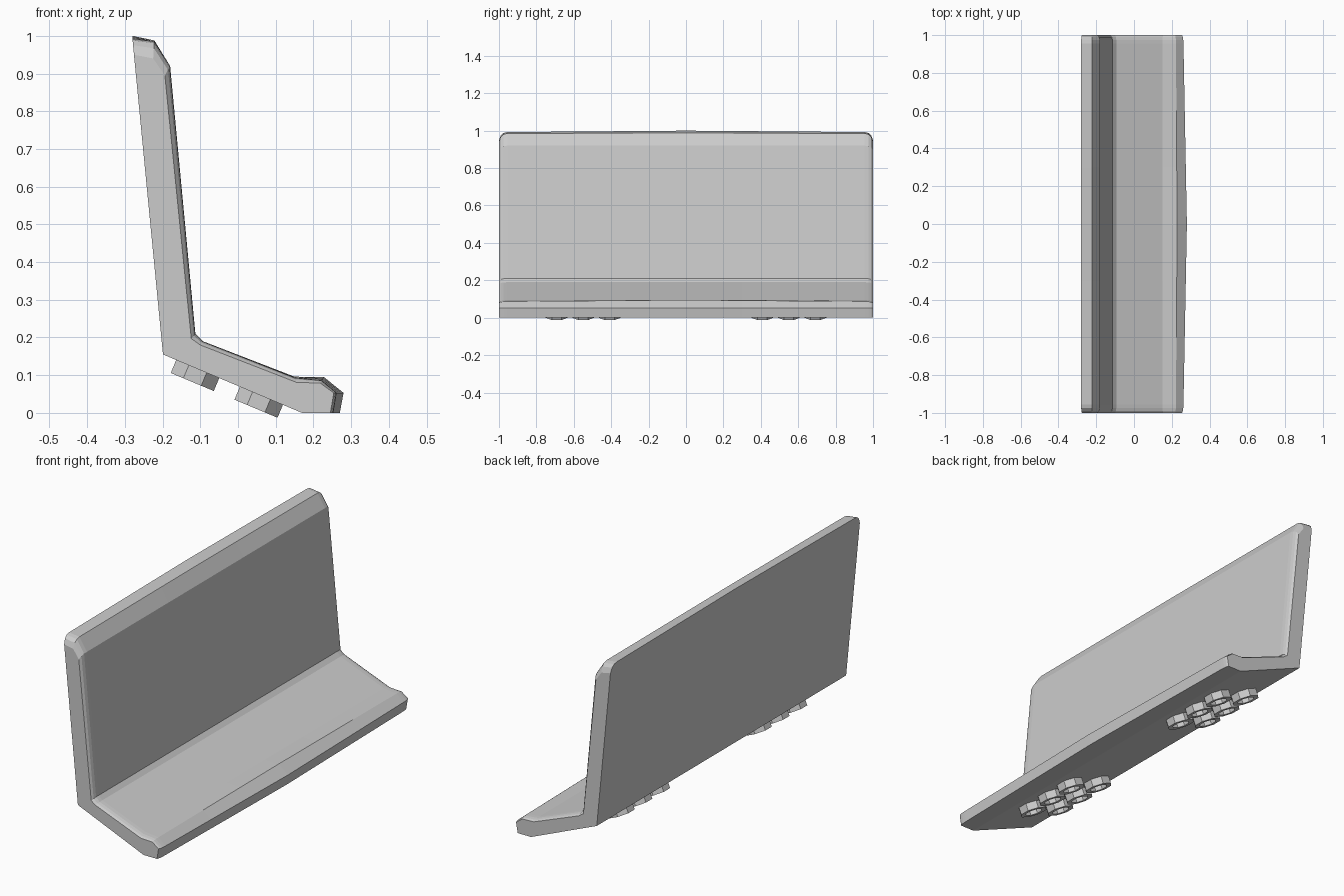
import bpy, bmesh, math
from mathutils import Matrix, Vector

if "Cube" in bpy.data.objects:
    bpy.data.objects.remove(bpy.data.objects["Cube"])

# Side profile of the panel in x/z: full section, rounded end section, bow amount (x, z)
PROFILE = [
    ((-0.280, 0.992), (-0.276, 0.950), (0.0, 0.008)),
    ((-0.199, 0.155), (-0.199, 0.155), (0.0, 0.0)),
    ((0.170, 0.000), (0.170, 0.000), (0.0, 0.0)),
    ((0.252, 0.000), (0.245, 0.000), (0.018, 0.0)),
    ((0.261, 0.053), (0.254, 0.053), (0.019, 0.0)),
    ((0.222, 0.086), (0.218, 0.079), (0.006, 0.009)),
    ((0.150, 0.094), (0.155, 0.081), (0.0, 0.002)),
    ((-0.093, 0.190), (-0.100, 0.180), (0.0, 0.0)),
    ((-0.113, 0.210), (-0.124, 0.197), (0.0, 0.0)),
    ((-0.180, 0.920), (-0.194, 0.895), (0.0, 0.0)),
    ((-0.222, 0.985), (-0.225, 0.940), (0.0, 0.003)),
]


def add_object(name, bm):
    bmesh.ops.recalc_face_normals(bm, faces=bm.faces)
    mesh = bpy.data.meshes.new(name)
    bm.to_mesh(mesh)
    bm.free()
    obj = bpy.data.objects.new(name, mesh)
    bpy.context.collection.objects.link(obj)
    return obj


# Bent panel: lofted along y, slightly bowed, with softened ends
half = [(0.3, 0), (0.6, 0), (0.955, 0), (0.975, 0.1), (0.99, 0.4), (1.0, 1.0)]
stations = [(-y, t) for y, t in reversed(half)] + [(0, 0)] + half
bm = bmesh.new()
rings = []
for y, t in stations:
    bow = 1 - abs(y)
    ring = []
    for full, end, b in PROFILE:
        p = Vector(full).lerp(Vector(end), t) + bow * Vector(b)
        ring.append(bm.verts.new((p.x, y, p.y)))
    rings.append(ring)
n = len(PROFILE)
for a, b in zip(rings, rings[1:]):
    for i in range(n):
        j = (i + 1) % n
        bm.faces.new((a[i], a[j], b[j], b[i]))
bm.faces.new(rings[0])
bm.faces.new(rings[-1])
add_object("bent_panel", bm)


# Octagonal connector rings standing off the sloped underside
def connector_rings(name, y_centre):
    bm = bmesh.new()
    slope = math.atan2(0.155, 0.37)
    sides, outer, inner, depth = 8, 0.067, 0.042, 0.037
    for x in (-0.107, 0.062):
        z = 0.155 - (x + 0.2) * math.tan(slope)
        for k in (-1, 0, 1):
            place = (Matrix.Translation((x, y_centre + k * 0.142, z))
                     @ Matrix.Rotation(slope, 4, 'Y'))
            loops = []
            for r, h in ((outer, 0.005), (outer, -depth),
                         (inner, -depth), (inner, 0.005)):
                loops.append([bm.verts.new(place @ Vector((
                    r * math.cos(math.tau * (i + 0.5) / sides),
                    r * math.sin(math.tau * (i + 0.5) / sides), h)))
                    for i in range(sides)])
            for q in range(4):
                a, b = loops[q], loops[(q + 1) % 4]
                for i in range(sides):
                    j = (i + 1) % sides
                    bm.faces.new((a[i], a[j], b[j], b[i]))
    return add_object(name, bm)


connector_rings("connector_rings_front", -0.55)
connector_rings("connector_rings_back", 0.55)
